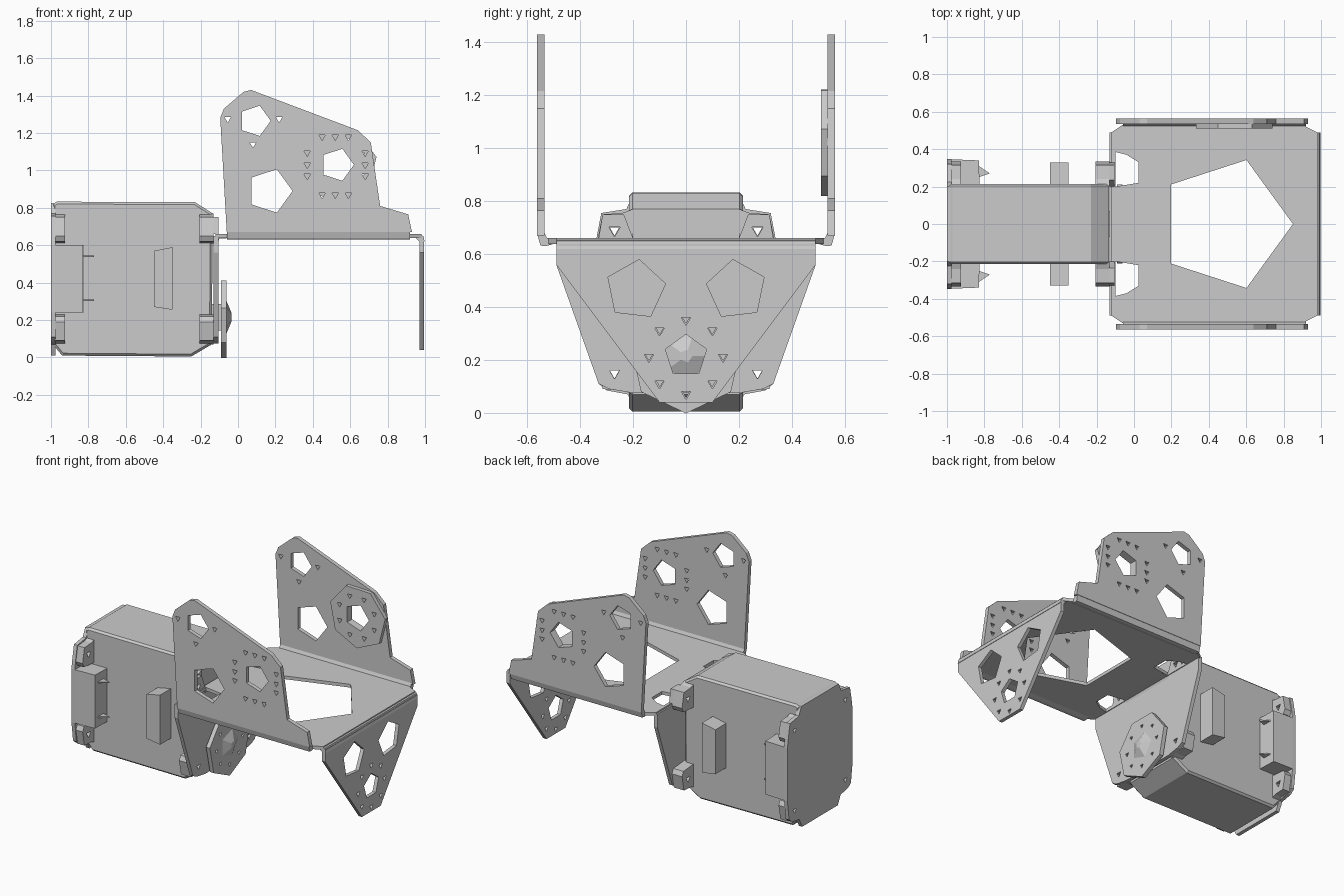
import bpy, bmesh
from math import sin, cos, pi
from mathutils import Matrix

if "Cube" in bpy.data.objects:
    bpy.data.objects.remove(bpy.data.objects["Cube"])

# Plane frames: profile (u, v) and extrusion direction mapped to world axes
FRAMES = {
    "xy": Matrix(((1, 0, 0), (0, 1, 0), (0, 0, 1))),
    "xz": Matrix(((1, 0, 0), (0, 0, -1), (0, 1, 0))),
    "yz": Matrix(((0, 0, 1), (1, 0, 0), (0, 1, 0))),
}


def plate(name, plane, outline, lo, hi, holes=()):
    """Flat sheet with holes: filled 2D curve extruded from lo to hi."""
    cu = bpy.data.curves.new(name, 'CURVE')
    cu.dimensions = '2D'
    cu.fill_mode = 'BOTH'
    cu.extrude = (hi - lo) / 2
    for loop in [outline, *holes]:
        sp = cu.splines.new('POLY')
        sp.points.add(len(loop) - 1)
        for p, (u, v) in zip(sp.points, loop):
            p.co = (u, v, 0, 1)
        sp.use_cyclic_u = True
    tmp = bpy.data.objects.new(name + "_curve", cu)
    bpy.context.collection.objects.link(tmp)
    bpy.context.view_layer.update()
    me = bpy.data.meshes.new_from_object(
        tmp.evaluated_get(bpy.context.evaluated_depsgraph_get()))
    bpy.data.objects.remove(tmp)
    frame = FRAMES[plane]
    axis = "zyx"["xy xz yz".split().index(plane)]
    bm = bmesh.new()
    bm.from_mesh(me)
    for v in bm.verts:
        v.co = frame @ v.co
        setattr(v.co, axis, getattr(v.co, axis) + (lo + hi) / 2)
    bmesh.ops.remove_doubles(bm, verts=bm.verts, dist=1e-5)
    bmesh.ops.recalc_face_normals(bm, faces=bm.faces)
    for f in bm.faces:
        f.smooth = False
    bm.to_mesh(me)
    bm.free()
    me.name = name
    ob = bpy.data.objects.new(name, me)
    bpy.context.collection.objects.link(ob)
    return ob


def box(name, x, y, z):
    return plate(name, "xy", [(x[0], y[0]), (x[1], y[0]), (x[1], y[1]), (x[0], y[1])], *z)


def ngon(u, v, r, n=5, turn=0.0):
    return [(u + r * cos(turn + 2 * pi * i / n), v + r * sin(turn + 2 * pi * i / n))
            for i in range(n)]


def screw(u, v, r=0.02):
    return ngon(u, v, r, 3, pi / 6)


def sym(half):
    """Mirror a half outline across u = 0."""
    return half + [(-u, v) for u, v in reversed(half)]


def flip(loop):
    return [(u, -v) for u, v in loop]


# ---- Bracket: top sheet
corner_hole = [(-0.10, 0.385), (-0.04, 0.37), (0.025, 0.33), (0.025, 0.22), (-0.10, 0.20)]
top_outline = [(-0.12, 0.49), (-0.06, 0.53), (0.90, 0.53), (0.98, 0.49)]
plate("top_sheet", "xy", top_outline + flip(top_outline[::-1]), 0.638, 0.66,
      [ngon(0.49, 0, 0.36), corner_hole, flip(corner_hole)])

# ---- Bracket: side sheets with mounting holes
side = [(-0.06, 0.67), (-0.095, 1.28), (-0.075, 1.33), (0.03, 1.42), (0.07, 1.43),
        (0.64, 1.215), (0.71, 1.15), (0.76, 0.81), (0.91, 0.765), (0.93, 0.67)]
ring = [(x, z) for x in (0.37, 0.68) for z in (0.97, 1.03, 1.095)]
ring += [(x, z) for z in (0.87, 1.18) for x in (0.45, 0.52, 0.59)]
side_holes = [ngon(0.09, 1.265, 0.085, 5, 0), ngon(0.17, 0.89, 0.122),
              ngon(0.53, 1.03, 0.09)]
side_holes += [screw(*p) for p in ring + [(-0.055, 1.275), (0.22, 1.275), (0.08, 1.14)]]
bend = [(0.50, 0.638), (0.53, 0.63), (0.55, 0.632), (0.563, 0.68),
        (0.535, 0.68), (0.525, 0.66), (0.50, 0.66)]
for tag, s in (("front", -1), ("back", 1)):
    a, b = sorted((s * 0.535, s * 0.563))
    plate(tag + "_side_sheet", "xz", side, a, b, side_holes)
    plate(tag + "_side_bend", "yz", [(s * y, z) for y, z in bend], -0.06, 0.92)

# Idler disc on the inside of the back sheet
plate("idler_disc", "xz", ngon(0.535, 1.03, 0.21, 7, 0.2), 0.51, 0.536,
      [ngon(0.53, 1.03, 0.09)] + [screw(*p) for p in ngon(0.53, 1.03, 0.14, 8, 0.4)])

# ---- Bracket: triangular end sheet
pattern = [(0, 0.07), (0, 0.35)] + [(s * y, z) for s in (-1, 1)
                                   for y, z in ((0.1, 0.31), (0.14, 0.21), (0.1, 0.11))]
plate("end_sheet", "yz", sym([(0.49, 0.64), (0.49, 0.56), (0.10, 0.04)]), 0.97, 0.995,
      [ngon(-0.19, 0.465, 0.115, 5, 0.2), ngon(0.19, 0.465, 0.115, 5, pi - 0.2),
       ngon(0, 0.215, 0.082, 5, pi / 2)] + [screw(*p) for p in pattern])
plate("end_bend", "xz", [(0.95, 0.66), (0.99, 0.65), (0.998, 0.62), (0.97, 0.62),
                         (0.95, 0.638)], -0.49, 0.49)

# ---- Bracket: motor mounting sheet
plate("mount_sheet", "yz",
      sym([(0.49, 0.65), (0.49, 0.56), (0.33, 0.11), (0.29, 0.09), (0.20, 0.075)]),
      -0.13, -0.105, [screw(s * 0.27, 0.15, 0.022) for s in (-1, 1)])
plate("mount_bend", "xz", [(-0.125, 0.62), (-0.13, 0.645), (-0.10, 0.66), (-0.05, 0.66),
                           (-0.05, 0.638), (-0.10, 0.635), (-0.105, 0.62)], -0.20, 0.20)

# ---- Motor body
body = plate("motor_body", "xz",
             [(-0.99, 0.07), (-0.94, 0.01), (-0.25, 0.005), (-0.14, 0.07), (-0.135, 0.77),
              (-0.23, 0.83), (-0.97, 0.833), (-0.99, 0.82)], -0.215, 0.215)
bev = body.modifiers.new("soft_edges", 'BEVEL')
bev.width, bev.segments, bev.angle_limit = 0.015, 1, 1.2

# Rear cover
plate("motor_rear_cover", "yz",
      sym([(0.20, 0.825), (0.225, 0.77), (0.32, 0.755), (0.34, 0.65), (0.347, 0.60),
           (0.347, 0.24), (0.33, 0.11), (0.30, 0.085), (0.22, 0.07), (0.19, 0.01)]),
      -1.0, -0.975, [screw(s * 0.27, z) for s in (-1, 1) for z in (0.15, 0.69)])

for tag, s in (("front", -1), ("back", 1)):
    # Screw lugs at both ends of the motor
    for end, x0, x1 in (("rear", -0.98, -0.925), ("mount", -0.205, -0.13)):
        for level, f in (("upper", lambda z: z), ("lower", lambda z: 0.84 - z)):
            lug = [(0.20, 0.77), (0.24, 0.755), (0.315, 0.75), (0.335, 0.65),
                   (0.32, 0.62), (0.20, 0.61)]
            plate(f"{tag}_{end}_{level}_lug", "yz", [(s * y, f(z)) for y, z in lug],
                  x0, x1, [screw(s * 0.27, f(0.69), 0.025)])
    # Cable socket, its pins and the side rib
    plate(tag + "_socket", "xy",
          [(-0.98, s * 0.20), (-0.98, s * 0.346), (-0.83, s * 0.34), (-0.825, s * 0.20)],
          0.24, 0.60)
    for i, z in enumerate((0.305, 0.54)):
        plate(f"{tag}_pin_{i}", "xy",
              [(-0.83, s * 0.31), (-0.77, s * 0.27), (-0.83, s * 0.25)], z - 0.004, z + 0.004)
    rib = sorted((s * 0.20, s * 0.33))
    plate(tag + "_rib", "xz", [(-0.45, 0.27), (-0.35, 0.255), (-0.35, 0.59), (-0.45, 0.57)],
          *rib)

# Upper lug faces that stand proud of the mounting sheet
for tag, s in (("front", -1), ("back", 1)):
    plate(tag + "_lug_face", "yz",
          [(s * 0.20, 0.66), (s * 0.235, 0.75), (s * 0.315, 0.75), (s * 0.33, 0.66)],
          -0.135, -0.105, [screw(s * 0.27, 0.69, 0.025)])

# ---- Output horn with axle and pointed boss
plate("horn_disc", "yz", ngon(0, 0.215, 0.217, 7, pi / 2 + pi / 7), -0.09, -0.062,
      [screw(*p, 0.016) for p in ngon(0, 0.215, 0.14, 8)])
box("horn_axle", (-0.14, -0.08), (-0.07, 0.07), (0.145, 0.285))
bm = bmesh.new()
bmesh.ops.create_cone(bm, segments=5, cap_ends=True, radius1=0.1, radius2=0.025, depth=0.03,
                      matrix=Matrix.Translation((-0.05, 0, 0.215)) @ Matrix.Rotation(pi / 2, 4, 'Y'))
me = bpy.data.meshes.new("horn_boss")
bm.to_mesh(me)
bm.free()
bpy.context.collection.objects.link(bpy.data.objects.new("horn_boss", me))
